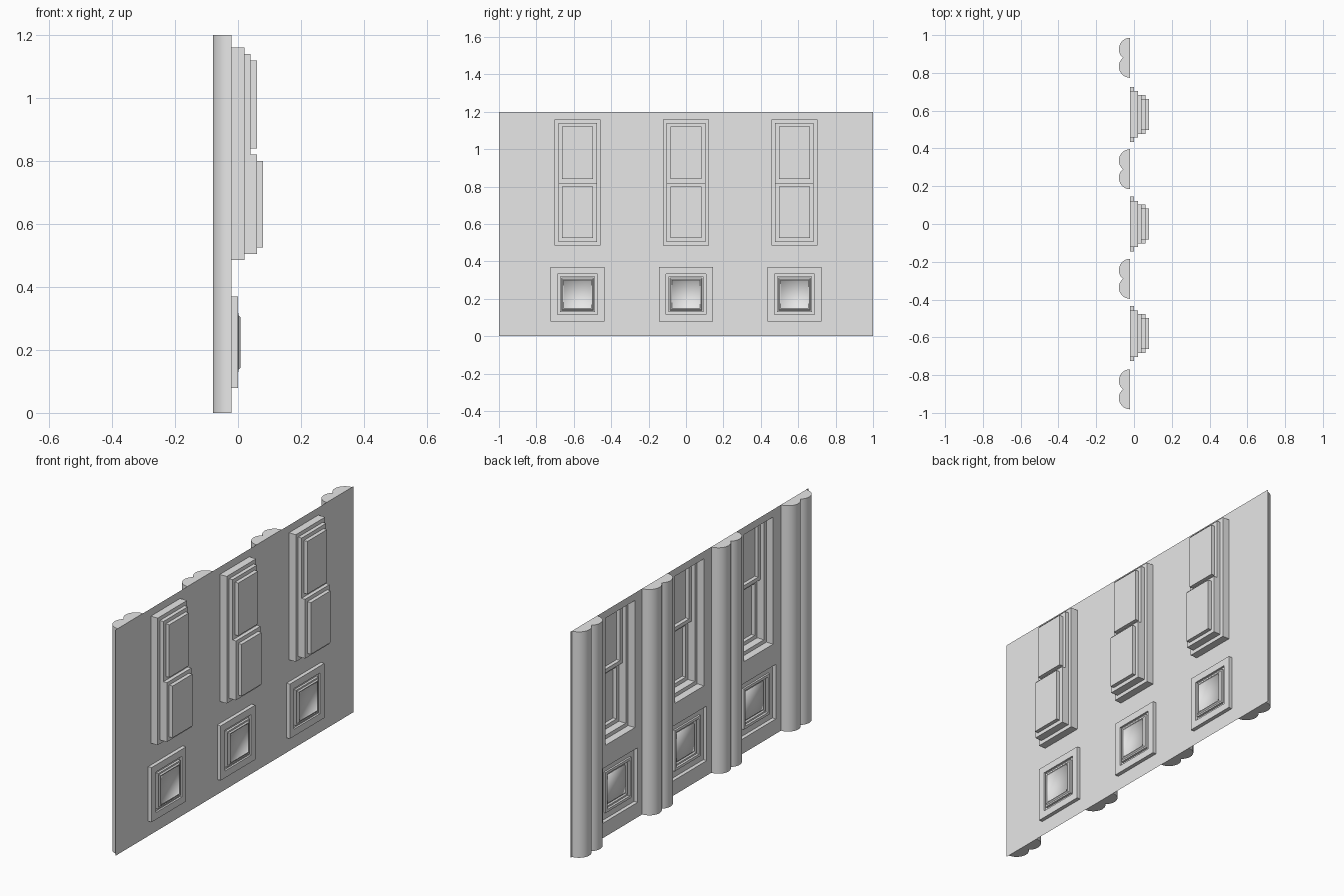
import bpy, bmesh, math

cube = bpy.data.objects.get("Cube")
if cube:
    bpy.data.objects.remove(cube, do_unlink=True)

stone = bpy.data.materials.new("light_grey_stone")
stone.use_nodes = True
GREY = (0.8, 0.8, 0.8, 1.0)
stone.diffuse_color = GREY
stone.node_tree.nodes["Principled BSDF"].inputs["Base Color"].default_value = GREY

WALL_X = -0.02
HEIGHT = 1.2
BAY_EDGES = [-1.0, -0.29, 0.29, 1.0]
BAY_CENTRES = [-0.58, 0.0, 0.58]
SILL_SPLIT = 0.43


def finish(bm, name):
    mesh = bpy.data.meshes.new(name)
    bm.to_mesh(mesh)
    bm.free()
    mesh.materials.append(stone)
    obj = bpy.data.objects.new(name, mesh)
    bpy.context.collection.objects.link(obj)
    return obj


def rect(bm, x, y0, y1, z0, z1):
    """Four corners, anticlockwise seen from the outside (-x)."""
    return [bm.verts.new((x, y, z)) for y, z in ((y1, z0), (y0, z0), (y0, z1), (y1, z1))]


def loft(bm, rects, cap=True):
    """Join nested rectangles into stepped frames, optionally closed by a pane."""
    loops = [rect(bm, *r) for r in rects]
    faces = []
    for a, b in zip(loops, loops[1:]):
        for i in range(4):
            j = (i + 1) % 4
            faces.append(bm.faces.new((a[i], a[j], b[j], b[i])))
    if cap:
        faces.append(bm.faces.new(loops[-1]))
    return faces


def opening(c, half, z0, z1, x):
    return (x, c - half, c + half, z0, z1)


def tall(c, x):
    return opening(c, 0.123, 0.485, 1.16, x)


def low(c, half, x):
    return opening(c, half, 0.224 - half, 0.224 + half, x)


# Thin wall sheet with two openings in each bay
bm = bmesh.new()
for c, y0, y1 in zip(BAY_CENTRES, BAY_EDGES, BAY_EDGES[1:]):
    loft(bm, [(WALL_X, y0, y1, SILL_SPLIT, HEIGHT), tall(c, WALL_X)], cap=False)
    loft(bm, [(WALL_X, y0, y1, 0, SILL_SPLIT), low(c, 0.145, WALL_X)], cap=False)
bmesh.ops.remove_doubles(bm, verts=bm.verts, dist=0.0001)
finish(bm, "wall")

for number, c in enumerate(BAY_CENTRES, 1):
    # Tall sash window: surround, then upper and lower sashes
    bm = bmesh.new()
    loft(bm, [tall(c, WALL_X), tall(c, 0.02),
              opening(c, 0.103, 0.505, 1.14, 0.02),
              opening(c, 0.103, 0.505, 1.14, 0.04)], cap=False)
    loft(bm, [opening(c, 0.103, 0.82, 1.14, 0.04),
              opening(c, 0.083, 0.84, 1.12, 0.04),
              opening(c, 0.083, 0.84, 1.12, 0.06)])
    loft(bm, [opening(c, 0.103, 0.505, 0.82, 0.04),
              opening(c, 0.103, 0.505, 0.82, 0.06),
              opening(c, 0.083, 0.525, 0.80, 0.06),
              opening(c, 0.083, 0.525, 0.80, 0.08)])
    finish(bm, f"sash_window_{number}")

    # Square low window: surround, raised moulding, softly dished pane
    bm = bmesh.new()
    faces = loft(bm, [low(c, half, x) for half, x in (
        (0.145, WALL_X), (0.145, 0), (0.108, 0), (0.108, -0.01), (0.094, -0.01),
        (0.094, 0.002), (0.086, 0.002), (0.080, 0.008), (0.076, 0.008), (0.073, 0.002))])
    for face in faces[-5:]:
        face.smooth = True
    finish(bm, f"low_window_{number}")

# Paired half-round columns between the bays
RADIUS, OFFSET, STEPS = 0.06, 0.046, 20
valley = math.pi - math.acos(OFFSET / RADIUS)
lobe = [(OFFSET + RADIUS * math.cos(valley * i / STEPS),
         WALL_X - RADIUS * math.sin(valley * i / STEPS)) for i in range(STEPS + 1)]
profile = lobe + [(-y, x) for y, x in reversed(lobe[:-1])]

for number, c in enumerate((-0.875, -0.29, 0.29, 0.88), 1):
    bm = bmesh.new()
    bottom = [bm.verts.new((x, c + y, 0)) for y, x in profile]
    top = [bm.verts.new((x, c + y, HEIGHT)) for y, x in profile]
    for i in range(len(profile) - 1):
        bm.faces.new((bottom[i], bottom[i + 1], top[i + 1], top[i]))
    bm.faces.new(top)
    bm.faces.new(bottom[::-1])
    bmesh.ops.recalc_face_normals(bm, faces=bm.faces)
    column = finish(bm, f"column_pair_{number}")
    bpy.ops.object.select_all(action="DESELECT")
    column.select_set(True)
    bpy.context.view_layer.objects.active = column
    bpy.ops.object.shade_smooth_by_angle(angle=math.radians(30))
